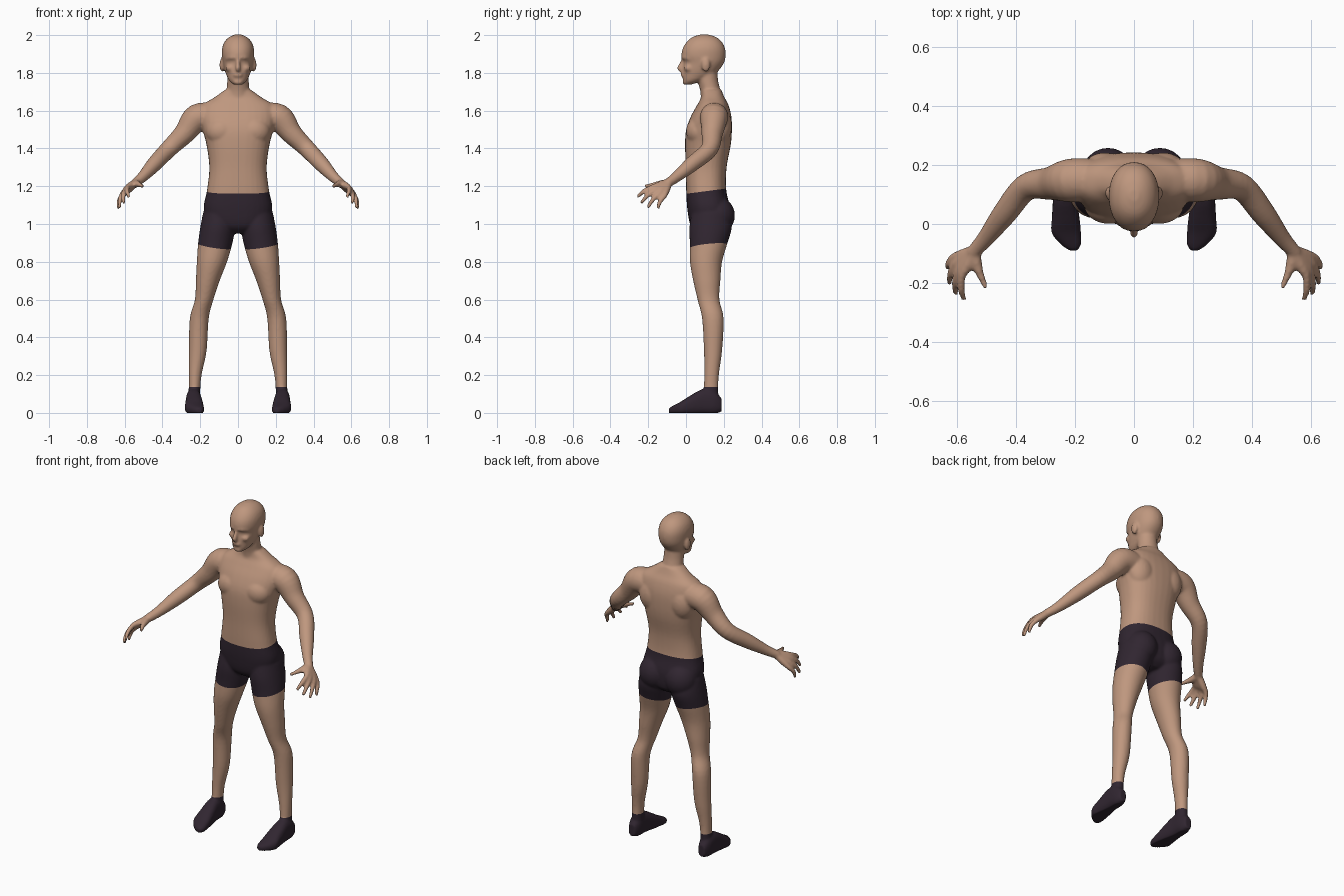
import bpy, bmesh, math
from mathutils import Vector

if "Cube" in bpy.data.objects:
    bpy.data.objects.remove(bpy.data.objects["Cube"], do_unlink=True)

X, Y, Z = Vector((1, 0, 0)), Vector((0, 1, 0)), Vector((0, 0, 1))
SIDES = (1, -1)
bm = bmesh.new()


def material(name, color):
    m = bpy.data.materials.new(name)
    m.use_nodes = True
    m.diffuse_color = (*color, 1)
    m.node_tree.nodes["Principled BSDF"].inputs["Base Color"].default_value = (*color, 1)
    return m


def spline(rows, steps=5):
    """Smooth a short list of section rows."""
    rows = [Vector(r) for r in rows]
    out = []
    for i in range(len(rows) - 1):
        a, b = rows[max(i - 1, 0)], rows[i]
        c, d = rows[i + 1], rows[min(i + 2, len(rows) - 1)]
        for k in range(steps):
            t = k / steps
            out.append(b + (c - a) * (t / 2) + (a * 2 - b * 5 + c * 4 - d) * (t * t / 2)
                       + (b * 3 - a - c * 3 + d) * (t ** 3 / 2))
    return out + [rows[-1]]


def loft(rows, side=1, axis="Z", power=2, n=32):
    """Closed skin over rows of x, y, z, width, depth; axis None follows the path."""
    rows = spline(rows)
    rings = []
    for i, r in enumerate(rows):
        u, v = X, (Y if axis == "Z" else Z)
        if axis is None:
            a, b = rows[max(i - 1, 0)], rows[min(i + 1, len(rows) - 1)]
            q = Vector(b[:3]) - Vector(a[:3])
            q = q.to_track_quat("Z", "Y")
            u, v = q @ X, q @ Y
        ring = []
        for k in range(n):
            t = math.tau * k / n
            c, s = math.cos(t), math.sin(t)
            c = math.copysign(abs(c) ** (2 / power), c)
            s = math.copysign(abs(s) ** (2 / power), s)
            p = Vector(r[:3]) + u * (c * r[3]) + v * (s * r[-1])
            p.x *= side
            ring.append(bm.verts.new(p))
        rings.append(ring)
    for a, b in zip(rings, rings[1:]):
        for k in range(n):
            j = (k + 1) % n
            bm.faces.new((a[k], a[j], b[j], b[k]))
    bm.faces.new(rings[0][::-1])
    bm.faces.new(rings[-1])


def blob(center, radii, side=1):
    made = bmesh.ops.create_uvsphere(bm, u_segments=24, v_segments=16, radius=1)["verts"]
    for v in made:
        v.co = Vector((side * (center[0] + v.co.x * radii[0]),
                       center[1] + v.co.y * radii[1], center[2] + v.co.z * radii[2]))


# Torso, from crotch to base of the neck
loft([(0, .125, .95, .05, .06), (0, .125, .99, .15, .10), (0, .12, 1.08, .182, .113),
      (0, .107, 1.18, .164, .106), (0, .107, 1.3, .152, .108), (0, .116, 1.42, .167, .121),
      (0, .122, 1.5, .188, .121), (0, .133, 1.57, .2, .107), (0, .142, 1.63, .185, .083),
      (0, .142, 1.67, .125, .062), (0, .135, 1.71, .07, .052)], power=2.4)

# Neck
loft([(0, .14, 1.62, .075, .06), (0, .13, 1.7, .062, .054),
      (0, .116, 1.76, .057, .054), (0, .11, 1.83, .055, .055)])

# Head
loft([(0, .01, 1.738, .022, .018), (0, .035, 1.758, .046, .05), (0, .065, 1.79, .062, .083),
      (0, .081, 1.82, .072, .098), (0, .095, 1.855, .08, .107), (0, .093, 1.89, .085, .117),
      (0, .095, 1.93, .084, .112), (0, .097, 1.965, .071, .092), (0, .097, 1.99, .046, .062),
      (0, .097, 2.003, .016, .02)], power=2.15)

# Nose, lips and chin
loft([(0, -.012, 1.875, .009), (0, -.024, 1.85, .01), (0, -.033, 1.825, .014),
      (0, -.02, 1.812, .012)], axis=None)
blob((0, -.016, 1.789), (.026, .012, .012))
blob((0, -.003, 1.752), (.026, .016, .016))

for s in SIDES:
    # Brow, cheek and ear
    loft([(0, -.016, 1.88, .01), (.035, -.007, 1.882, .011), (.062, .022, 1.875, .008)], s, None)
    blob((.04, .015, 1.825), (.026, .026, .02), s)
    blob((.085, .105, 1.842), (.013, .023, .037), s)

    # Chest, shoulder blade and buttock
    blob((.085, .065, 1.49), (.085, .065, .075), s)
    blob((.1, .175, 1.52), (.08, .068, .1), s)
    blob((.088, .165, 1.045), (.092, .094, .1), s)

    # Leg
    loft([(.1, .13, 1.06, .085, .1), (.108, .13, .98, .092, .112), (.12, .12, .9, .091, .1),
          (.138, .106, .8, .08, .085), (.16, .11, .7, .063, .072), (.179, .119, .6, .049, .058),
          (.205, .142, .5, .05, .057), (.213, .143, .33, .047, .048), (.226, .136, .21, .035, .039),
          (.23, .133, .14, .031, .038), (.232, .133, .05, .033, .04)], s)

    # Foot
    loft([(.235, .188, .042, .022, .035), (.235, .15, .055, .036, .06), (.235, .09, .06, .04, .066),
          (.232, .02, .04, .047, .05), (.23, -.03, .024, .05, .034), (.214, -.07, .015, .034, .022),
          (.206, -.09, .012, .014, .014)], s, "Y", 2.6)

    # Arm
    loft([(.12, .15, 1.565, .07), (.215, .148, 1.562, .074), (.285, .138, 1.478, .056),
          (.367, .124, 1.397, .046), (.44, .035, 1.32, .041), (.505, -.05, 1.25, .029),
          (.55, -.1, 1.213, .023)], s, None)

    # Palm and fingers share paths that start at the wrist
    for knuckle, tip in (((.585, -.178, 1.195), (.577, -.258, 1.143)),
                         ((.598, -.163, 1.18), (.605, -.238, 1.11)),
                         ((.61, -.14, 1.163), (.627, -.203, 1.085)),
                         ((.615, -.115, 1.148), (.633, -.15, 1.082))):
        wrist, knuckle, tip = Vector((.54, -.09, 1.22)), Vector(knuckle), Vector(tip)
        bend = knuckle.lerp(tip, .5) + Vector((.006, -.004, .005))
        loft([(*wrist, .02), (*wrist.lerp(knuckle, .6), .019), (*knuckle, .014),
              (*bend, .0125), (*tip, .009)], s, None, n=16)
    loft([(.54, -.09, 1.22, .02), (.535, -.135, 1.212, .019), (.521, -.175, 1.207, .013),
          (.503, -.217, 1.2, .009)], s, None, n=16)

# Fuse the parts into one smooth skin
bmesh.ops.recalc_face_normals(bm, faces=bm.faces)
raw = bpy.data.meshes.new("body_parts")
bm.to_mesh(raw)
bm.free()
helper = bpy.data.objects.new("body_parts", raw)
bpy.context.collection.objects.link(helper)
fuse = helper.modifiers.new("fuse", "REMESH")
fuse.mode = "VOXEL"
fuse.voxel_size = .0075
soft = helper.modifiers.new("soften", "SMOOTH")
soft.factor = .5
soft.iterations = 4
bpy.context.view_layer.update()
skin = bpy.data.meshes.new_from_object(helper.evaluated_get(bpy.context.evaluated_depsgraph_get()))
bpy.data.objects.remove(helper, do_unlink=True)

# Cut clean edges for waistband, leg hems and sock tops
bm = bmesh.new()
bm.from_mesh(skin)
for v in bm.verts:
    v.co.z = max(v.co.z, 0)


def cut(point, normal, keep):
    faces = [f for f in bm.faces if keep(f.calc_center_median())]
    geom = faces + list({e for f in faces for e in f.edges}) + list({v for f in faces for v in f.verts})
    bmesh.ops.bisect_plane(bm, geom=geom, plane_co=point, plane_no=normal, dist=1e-5)


def waist(c):
    return 1.16 + .13 * c.y


def hem(c):
    return .852 + .15 * abs(c.x) + .1 * c.y


cut((0, 0, 1.16), (0, -.13, 1), lambda c: abs(c.x) < .35 and c.z > 1.1)
for s in SIDES:
    cut((0, 0, .852), (-.15 * s, -.1, 1), lambda c: c.x * s > 0 and c.z < 1)
cut((0, 0, .137), (0, 0, 1), lambda c: c.z < .3)


def part_of(c):
    if c.z < .137:
        return "socks"
    return "shorts" if abs(c.x) < .35 and hem(c) < c.z < waist(c) else "body"


# Split into the bare body, shorts and socks
skin_tone = material("skin", (.52, .31, .21))
dark_cloth = material("dark_cloth", (.03, .019, .03))
for name, mat in (("body", skin_tone), ("shorts", dark_cloth), ("socks", dark_cloth)):
    piece = bm.copy()
    drop = [f for f in piece.faces if part_of(f.calc_center_median()) != name]
    bmesh.ops.delete(piece, geom=drop, context="FACES")
    for f in piece.faces:
        f.smooth = True
        f.material_index = 0
    mesh = bpy.data.meshes.new(name)
    piece.to_mesh(mesh)
    piece.free()
    mesh.materials.append(mat)
    bpy.context.collection.objects.link(bpy.data.objects.new(name, mesh))
bm.free()
bpy.data.meshes.remove(skin)
bpy.data.meshes.remove(raw)
